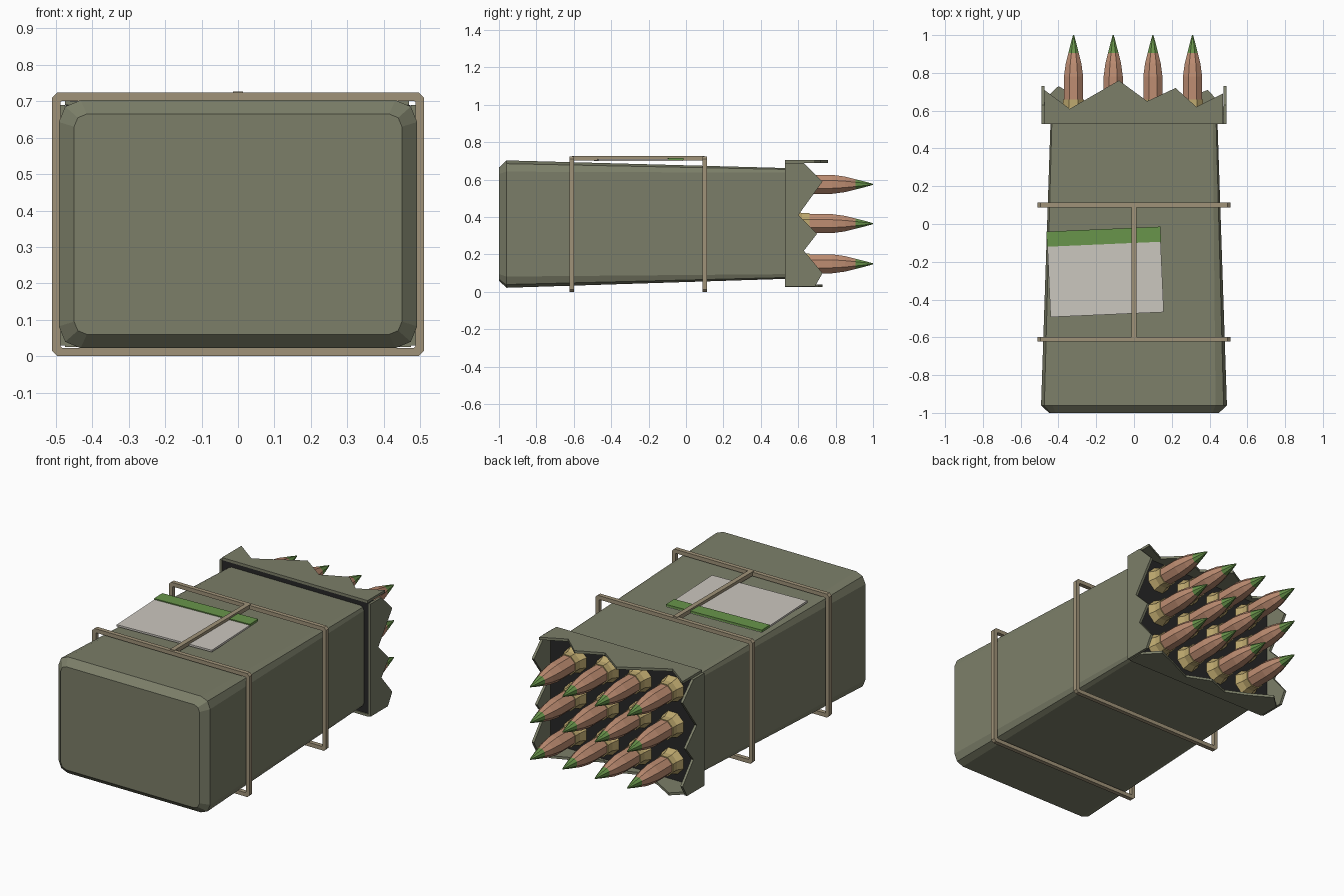
import bpy, bmesh, math

if "Cube" in bpy.data.objects:
    bpy.data.objects.remove(bpy.data.objects["Cube"])


def material(name, rgb):
    m = bpy.data.materials.new(name)
    m.diffuse_color = (*rgb, 1)
    m.use_nodes = True
    m.node_tree.nodes["Principled BSDF"].inputs["Base Color"].default_value = m.diffuse_color
    return m


OLIVE = material("olive", (.20, .21, .14))
TAN = material("tan", (.35, .29, .19))
COPPER = material("copper", (.52, .27, .17))
BRASS = material("brass", (.52, .40, .16))
GREEN = material("green", (.14, .30, .07))
DARK = material("dark", (.02, .02, .02))
PAPER = material("paper", (.60, .57, .52))


def finish(name, bm, mats):
    bmesh.ops.recalc_face_normals(bm, faces=bm.faces)
    me = bpy.data.meshes.new(name)
    bm.to_mesh(me)
    bm.free()
    for m in mats:
        me.materials.append(m)
    ob = bpy.data.objects.new(name, me)
    bpy.context.collection.objects.link(ob)
    return ob


def loft(name, rings, mats, bands=None, cap=True):
    bm = bmesh.new()
    loops = [[bm.verts.new(p) for p in r] for r in rings]
    n = len(loops[0])
    for k, (a, b) in enumerate(zip(loops, loops[1:])):
        for i in range(n):
            f = bm.faces.new((a[i], a[(i + 1) % n], b[(i + 1) % n], b[i]))
            f.material_index = bands[k] if bands else 0
    if cap:
        bm.faces.new(loops[0])
        bm.faces.new(loops[-1]).material_index = bands[-1] if bands else 0
    return finish(name, bm, mats)


def box(name, lo, hi, mat):
    ring = lambda z: [(lo[0], lo[1], z), (hi[0], lo[1], z), (hi[0], hi[1], z), (lo[0], hi[1], z)]
    return loft(name, [ring(lo[2]), ring(hi[2])], [mat])


def rounded(y, hw, z0, z1, r, seg=2):
    # rounded rectangle in the xz plane
    pts = []
    for k, (cx, cz) in enumerate([(hw - r, z1 - r), (r - hw, z1 - r), (r - hw, z0 + r), (hw - r, z0 + r)]):
        for s in range(seg + 1):
            a = math.pi / 2 * (k + s / seg)
            pts.append((cx + r * math.cos(a), y, cz + r * math.sin(a)))
    return pts


# Tapered crate body with bevelled front
loft("crate_body", [rounded(-1, .45, .06, .665, .035), rounded(-.96, .492, .022, .703, .06),
                    rounded(.54, .442, .07, .662, .025)], [OLIVE])

# Dark inner panel holding the rounds
box("inner_panel", (-.474, .535, .04), (.474, .58, .69), DARK)

# Torn flaps around the open end: profiles of (across, y)
TOP = [(-.475, .71), (-.34, .61), (-.08, .76), (.07, .65), (.22, .72), (.33, .62), (.47, .69)]
BOTTOM = [(-.475, .66), (-.40, .73), (-.28, .66), (-.15, .60), (-.02, .65), (.12, .59),
          (.27, .66), (.39, .71), (.475, .62)]
SIDE = [(.03, .69), (.10, .73), (.22, .63), (.31, .70), (.41, .60), (.59, .73), (.69, .63)]


def flap(name, profile, place, a, b):
    pts = [(profile[0][0], .53)] + profile + [(profile[-1][0], .53)]
    loft(name, [[place(u, y, w) for u, y in pts] for w in (a, b)], [OLIVE])


flap("top_flap", TOP, lambda u, y, w: (u, y, w), .69, .705)
flap("bottom_flap", BOTTOM, lambda u, y, w: (u, y, w), .025, .04)
for side, s in (("right", 1), ("left", -1)):
    flap(side + "_flap", SIDE, lambda u, y, w: (s * w, y, u), .475, .49)

# Rounds: brass case, copper body, green tip
PROFILE = [(.50, .085), (.56, .085), (.62, .061), (.66, .061), (.66, .055), (.78, .055),
           (.85, .045), (.905, .030), (.96, .015), (1.0, .003)]
BANDS = [0, 0, 0, 0, 1, 1, 1, 2, 2]
for row, z in enumerate((.15, .365, .575)):
    for col, x in enumerate((-.32, -.11, .10, .31)):
        rings = [[(x + r * math.cos(math.tau * (i + .5) / 8), y, z + r * math.sin(math.tau * (i + .5) / 8))
                  for i in range(8)] for y, r in PROFILE]
        loft(f"round_{row}_{col}", rings, [BRASS, COPPER, GREEN], BANDS)

# Carrying frame: two hoops and a top bar
for name, y in (("front_hoop", -.61), ("rear_hoop", .10)):
    o0, o1 = (rounded(yy, .51, 0, .724, .014, 1) for yy in (y - .0125, y + .0125))
    i0, i1 = (rounded(yy, .487, .023, .701, .004, 1) for yy in (y - .0125, y + .0125))
    loft(name, [o0, o1, i1, i0, o0], [TAN], cap=False)
box("top_bar", (-.014, -.61, .703), (.014, .10, .727), TAN)

# Blank label with a green stripe, slightly turned
for name, lo, hi, mat in (("label", (-.30, -.225, .700), (.30, .225, .711), PAPER),
                          ("label_stripe", (-.302, .148, .705), (.302, .228, .717), GREEN)):
    ob = box(name, lo, hi, mat)
    ob.location = (-.152, -.255, 0)
    ob.rotation_euler.z = math.radians(2.5)
